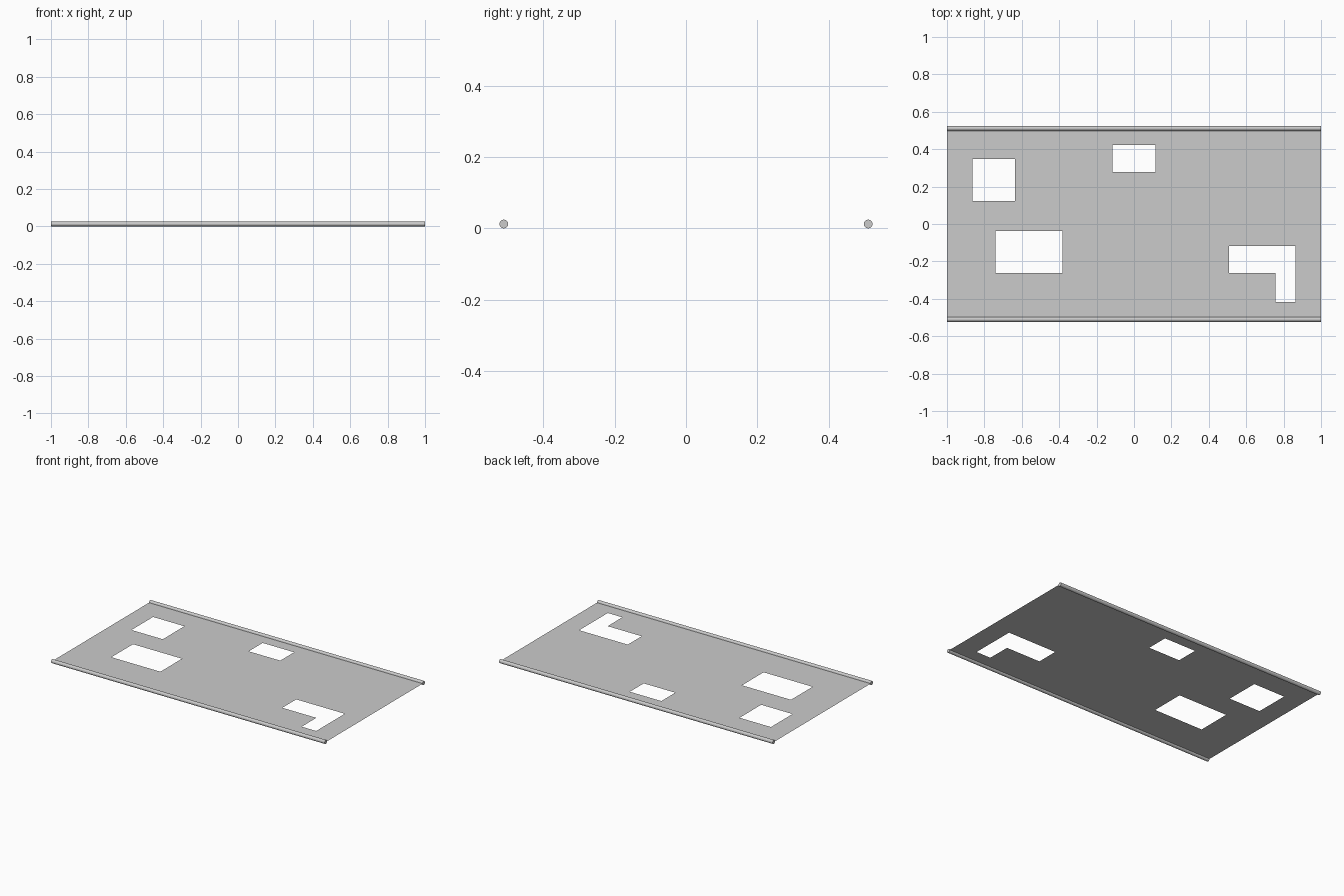
import bpy, bmesh, math
from mathutils import Vector

if "Cube" in bpy.data.objects:
    bpy.data.objects.remove(bpy.data.objects["Cube"])

ROD_R = 0.0125
ROD_Y = 0.511
EDGE_Y = ROD_Y - ROD_R


def rect(x0, x1, y0, y1):
    return [(x0, y0), (x1, y0), (x1, y1), (x0, y1)]


def finish(bm, name, location=(0, 0, 0)):
    mesh = bpy.data.meshes.new(name)
    bm.to_mesh(mesh)
    bm.free()
    obj = bpy.data.objects.new(name, mesh)
    obj.location = location
    bpy.context.collection.objects.link(obj)
    return obj


# Thin sheet outline, three rectangular openings and one L-shaped opening
loops = [
    rect(-1, 1, -EDGE_Y, EDGE_Y),
    rect(-0.864, -0.635, 0.122, 0.347),
    rect(-0.115, 0.115, 0.277, 0.422),
    rect(-0.741, -0.383, -0.263, -0.038),
    [(0.508, -0.118), (0.508, -0.263), (0.757, -0.263),
     (0.757, -0.416), (0.863, -0.416), (0.863, -0.118)],
]
bm = bmesh.new()
for loop in loops:
    verts = [bm.verts.new((x, y, 0)) for x, y in loop]
    for a, b in zip(verts, verts[1:] + verts[:1]):
        bm.edges.new((a, b))
bmesh.ops.triangle_fill(bm, edges=bm.edges[:], use_beauty=True,
                        use_dissolve=False, normal=Vector((0, 0, 1)))
for f in bm.faces:
    f.normal_update()
    if f.normal.z < 0:
        f.normal_flip()
finish(bm, "sheet", (0, 0, ROD_R))

# Round rods along both long edges
for side, name in ((-1, "front_rod"), (1, "back_rod")):
    bpy.ops.mesh.primitive_cylinder_add(
        vertices=12, radius=ROD_R, depth=2,
        location=(0, side * ROD_Y, ROD_R), rotation=(0, math.pi / 2, 0))
    bpy.context.object.name = name
